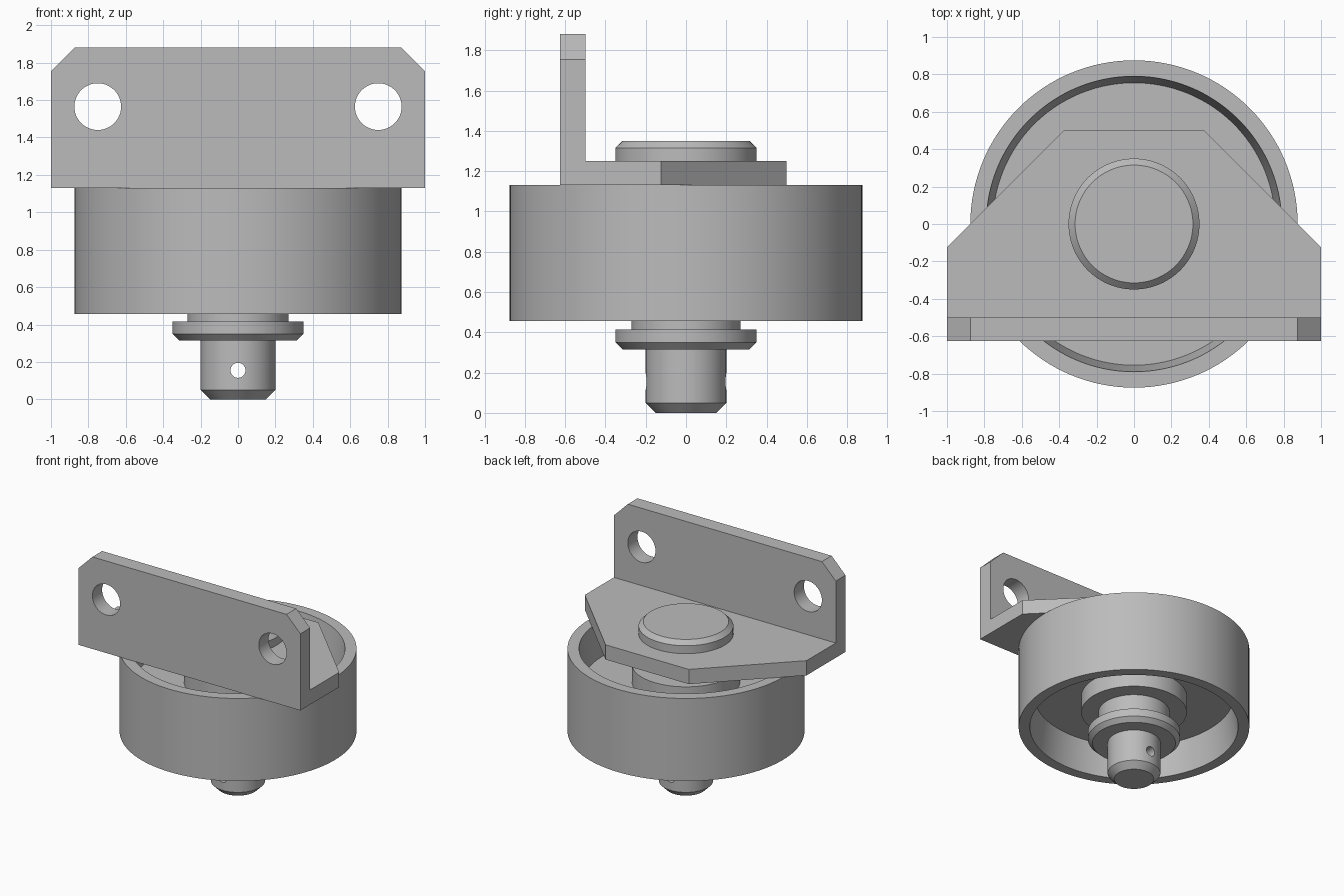
import bpy, bmesh, math
from mathutils import Matrix

cube = bpy.data.objects.get("Cube")
if cube:
    bpy.data.objects.remove(cube, do_unlink=True)

steel = bpy.data.materials.new("grey_steel")
steel.use_nodes = True
GREY = (0.5, 0.5, 0.5, 1)
steel.diffuse_color = GREY
steel.node_tree.nodes["Principled BSDF"].inputs["Base Color"].default_value = GREY


def finish(bm, name):
    bmesh.ops.recalc_face_normals(bm, faces=bm.faces)
    mesh = bpy.data.meshes.new(name)
    bm.to_mesh(mesh)
    bm.free()
    mesh.materials.append(steel)
    obj = bpy.data.objects.new(name, mesh)
    bpy.context.collection.objects.link(obj)
    return obj


def smooth(obj):
    bpy.ops.object.select_all(action='DESELECT')
    obj.select_set(True)
    bpy.context.view_layer.objects.active = obj
    bpy.ops.object.shade_smooth_by_angle(angle=math.radians(25))


def lathe(name, profile, steps=96):
    """Spin a closed (radius, z) profile around the z axis."""
    bm = bmesh.new()
    verts = [bm.verts.new((r, 0, z)) for r, z in profile]
    edges = [bm.edges.new((a, b)) for a, b in zip(verts, verts[1:] + verts[:1])]
    bmesh.ops.spin(bm, geom=verts + edges, cent=(0, 0, 0), axis=(0, 0, 1),
                   angle=math.tau, steps=steps, use_duplicate=False)
    bmesh.ops.remove_doubles(bm, verts=bm.verts, dist=1e-4)
    bmesh.ops.dissolve_degenerate(bm, edges=bm.edges, dist=1e-5)
    return finish(bm, name)


def prism(name, points, offset):
    """Extrude a flat polygon by an offset."""
    bm = bmesh.new()
    face = bm.faces.new([bm.verts.new(p) for p in points])
    new = bmesh.ops.extrude_face_region(bm, geom=[face])["geom"]
    bmesh.ops.translate(bm, vec=offset,
                        verts=[v for v in new if isinstance(v, bmesh.types.BMVert)])
    return finish(bm, name)


def cutter(name, radius, location):
    """Hidden cylinder along y used for drilling."""
    bm = bmesh.new()
    bmesh.ops.create_cone(bm, cap_ends=True, segments=48, radius1=radius,
                          radius2=radius, depth=0.6,
                          matrix=Matrix.Translation(location) @ Matrix.Rotation(math.pi / 2, 4, 'X'))
    return finish(bm, name)


def boolean(obj, other, operation):
    """Apply a boolean and discard the helper."""
    other.hide_render = True
    mod = obj.modifiers.new(operation.lower(), 'BOOLEAN')
    mod.operation, mod.object, mod.solver = operation, other, 'EXACT'
    bpy.context.view_layer.objects.active = obj
    bpy.ops.object.modifier_apply(modifier=mod.name)
    bpy.data.objects.remove(other, do_unlink=True)


# Wheel: rim with tapered inner walls, web and hub, mirrored about its mid plane
MID, HALF = 0.793, 0.337
upper = [(0.875, HALF), (0.79, HALF), (0.755, 0.07), (0.4, 0.07), (0.4, 0.21), (0.2, 0.21)]
wheel = lathe("wheel", [(r, MID + z) for r, z in upper]
              + [(r, MID - z) for r, z in reversed(upper)], 128)
smooth(wheel)

# Bushing between bracket, wheel and washer
smooth(lathe("bushing", [(0.2, 0.41), (0.27, 0.41), (0.27, 1.13), (0.2, 1.13)]))

# Retaining washer with chamfered lower edge
smooth(lathe("washer", [(0.2, 0.315), (0.315, 0.315), (0.35, 0.35), (0.35, 0.415), (0.2, 0.415)]))

# Axle pin with chamfered tip, flat head and cross hole
pin = lathe("axle_pin", [(0, 0), (0.15, 0), (0.2, 0.05), (0.2, 1.25), (0.35, 1.25),
                         (0.35, 1.315), (0.315, 1.35), (0, 1.35)])
boolean(pin, cutter("cross_hole", 0.04, (0, 0, 0.155)), 'DIFFERENCE')
smooth(pin)

# Angle bracket: tapered base plate and upright plate with clipped corners
half_base = [(1, -0.625), (1, -0.125), (0.375, 0.5)]
outline = half_base + [(-x, y) for x, y in reversed(half_base)]
bracket = prism("bracket", [(x, y, 1.13) for x, y in outline], (0, 0, 0.12))
half_plate = [(1, 1.13), (1, 1.755), (0.875, 1.88)]
outline = half_plate + [(-x, z) for x, z in reversed(half_plate)]
upright = prism("upright_plate", [(x, -0.625, z) for x, z in outline], (0, 0.125, 0))
boolean(bracket, upright, 'UNION')
for side in (-1, 1):
    boolean(bracket, cutter("bolt_hole", 0.125, (side * 0.75, -0.56, 1.565)), 'DIFFERENCE')
smooth(bracket)
